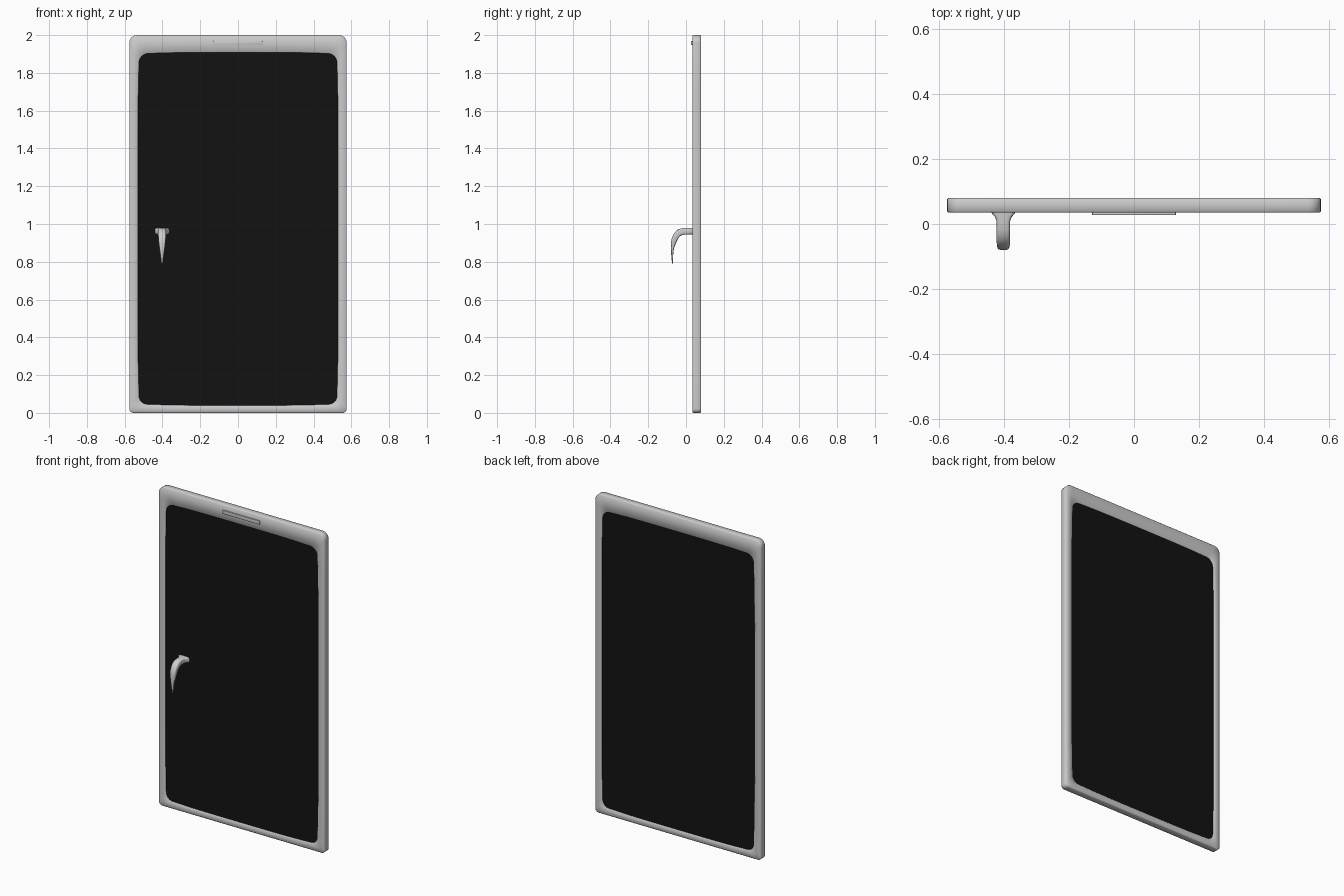
import bpy, bmesh, math
from mathutils import Vector

if "Cube" in bpy.data.objects:
    bpy.data.objects.remove(bpy.data.objects["Cube"])


def finish(name, bm, angle=35):
    bmesh.ops.recalc_face_normals(bm, faces=bm.faces)
    me = bpy.data.meshes.new(name)
    bm.to_mesh(me)
    bm.free()
    ob = bpy.data.objects.new(name, me)
    bpy.context.collection.objects.link(ob)
    bpy.ops.object.select_all(action='DESELECT')
    ob.select_set(True)
    bpy.context.view_layer.objects.active = ob
    bpy.ops.object.shade_smooth_by_angle(angle=math.radians(angle))
    return ob


def outline(hw, z0, z1, r_top, r_bot, bow=0.0, inset=0.0):
    """Rounded rectangle in x/z, sides bowed inwards towards the ends."""
    hw, z0, z1 = hw - inset, z0 + inset, z1 - inset
    n, sides, pts = 6, 8, []
    for sx, top, start in ((1, 0, -90), (1, 1, 0), (-1, 1, 90), (-1, 0, 180)):
        r = max((r_top if top else r_bot) - inset, 0.004)
        c = Vector((sx * (hw - r), z1 - r if top else z0 + r))
        for i in range(n + 1):
            a = math.radians(start + 90 * i / n)
            pts.append(c + r * Vector((math.cos(a), math.sin(a))))
    full = []
    for i, p in enumerate(pts):
        full.append(p)
        if i % (n + 1) == n:
            q = pts[(i + 1) % len(pts)]
            full += [p.lerp(q, k / sides) for k in range(1, sides)]
    mid, hh = (z0 + z1) / 2, (z1 - z0) / 2
    return [(x - math.copysign(bow * abs((z - mid) / hh) ** 6, x),
             z - math.copysign(bow * abs(x / hw) ** 4, z - mid)) for x, z in full]


def loft(bm, rings, closed=False, caps=True):
    vs = [[bm.verts.new(p) for p in ring] for ring in rings]
    pairs = list(zip(vs, vs[1:])) + ([(vs[-1], vs[0])] if closed else [])
    for a, b in pairs:
        for i in range(len(a)):
            j = (i + 1) % len(a)
            bm.faces.new((a[i], a[j], b[j], b[i]))
    if caps and not closed:
        bm.faces.new(vs[0])
        bm.faces.new(vs[-1])


def at_y(pts, y):
    return [(x, y, z) for x, z in pts]


def outer(inset=0.0):
    return outline(0.575, 0.0, 2.0, 0.04, 0.022, inset=inset)


def inner(inset=0.0):
    return outline(0.53, 0.04, 1.908, 0.045, 0.04, bow=0.008, inset=inset)


# door frame: closed loft around its cross-section
bm = bmesh.new()
loft(bm, [at_y(outer(), 0.039), at_y(outer(0.004), 0.035),
          at_y(inner(-0.004), 0.035), at_y(inner(), 0.039),
          at_y(inner(), 0.076), at_y(inner(-0.004), 0.08),
          at_y(outer(0.004), 0.08), at_y(outer(), 0.076)], closed=True)
finish("door_frame", bm, 50)

# dark glass panel
black = bpy.data.materials.new("dark_glass")
black.diffuse_color = (0.006, 0.006, 0.006, 1)
black.use_nodes = True
black.node_tree.nodes["Principled BSDF"].inputs["Base Color"].default_value = black.diffuse_color
bm = bmesh.new()
loft(bm, [at_y(inner(-0.003), 0.0385), at_y(inner(-0.003), 0.0765)])
finish("glass_panel", bm).data.materials.append(black)

# curved tapering handle: y, z, direction, half width, half thickness
sections = [(0.039, 0.962, 0, 0.039, 0.018), (0.031, 0.962, 0, 0.034, 0.018),
            (0.022, 0.962, 0, 0.026, 0.018), (0.010, 0.962, 0, 0.021, 0.018),
            (-0.015, 0.961, 8, 0.021, 0.018), (-0.034, 0.955, 26, 0.021, 0.018),
            (-0.050, 0.941, 46, 0.021, 0.017), (-0.060, 0.922, 65, 0.020, 0.016),
            (-0.067, 0.900, 78, 0.018, 0.013), (-0.072, 0.870, 86, 0.014, 0.008),
            (-0.073, 0.835, 90, 0.009, 0.005), (-0.072, 0.790, 92, 0.003, 0.002)]
bm = bmesh.new()
rings = []
for y, z, deg, hw, ht in sections:
    d, ring = math.radians(deg), []
    for k in range(20):
        a = 2 * math.pi * k / 20
        u = hw * math.copysign(abs(math.cos(a)) ** 0.5, math.cos(a))
        v = ht * math.copysign(abs(math.sin(a)) ** 0.5, math.sin(a))
        ring.append((-0.402 + u, y - v * math.sin(d), z + v * math.cos(d)))
    rings.append(ring)
loft(bm, rings)
finish("door_handle", bm, 50)

# slim raised plate on the top rail
bm = bmesh.new()
bmesh.ops.create_cube(bm, size=1)
for v in bm.verts:
    v.co = (v.co.x * 0.258, 0.032 + v.co.y * 0.01, 1.958 + v.co.z * 0.022)
bmesh.ops.bevel(bm, geom=bm.edges[:], offset=0.002, segments=2,
                affect='EDGES', profile=0.5)
finish("top_plate", bm)
